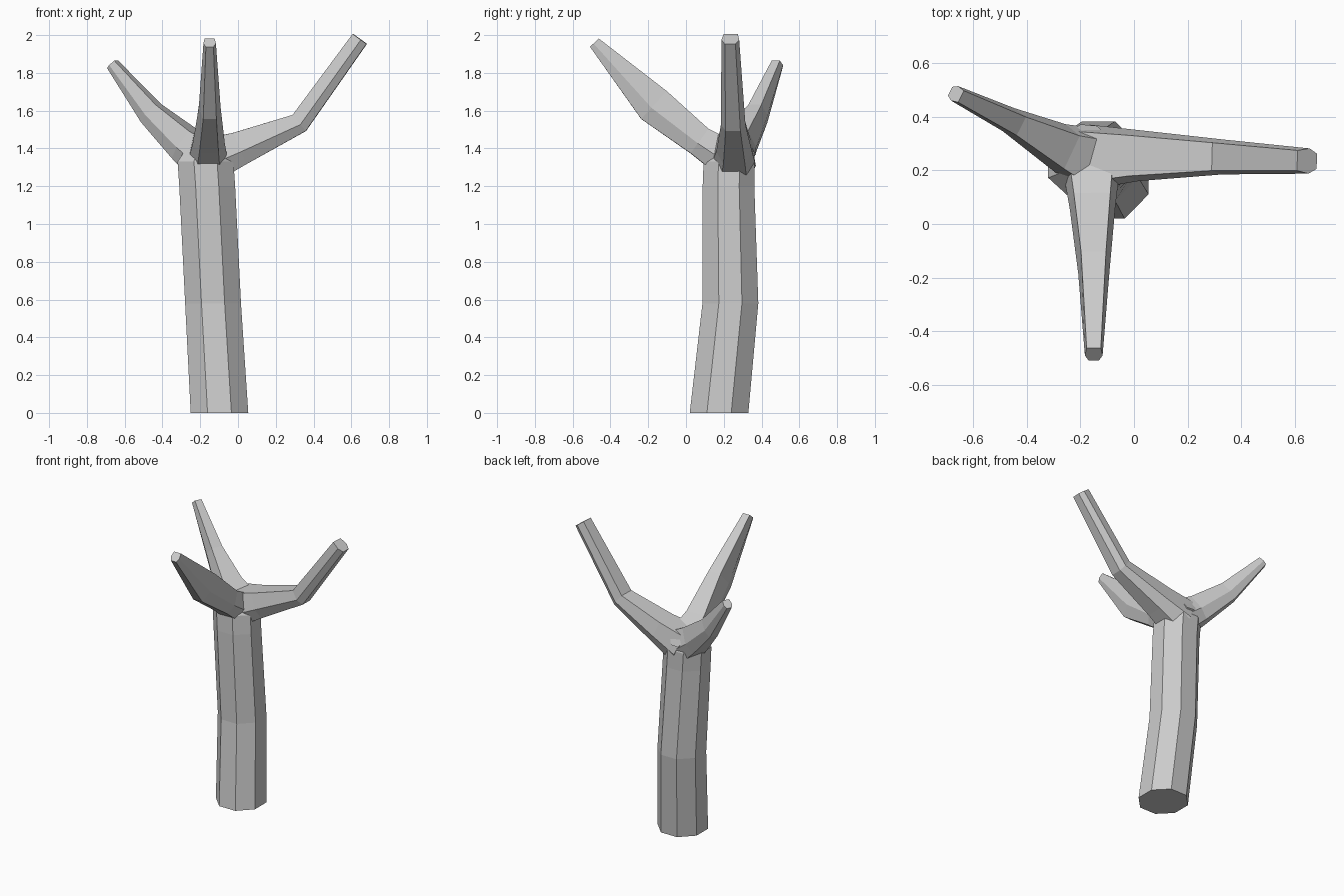
import bpy, bmesh, math
from mathutils import Vector

cube = bpy.data.objects.get("Cube")
if cube:
    bpy.data.objects.remove(cube, do_unlink=True)

grey = bpy.data.materials.new("plain grey")
grey.use_nodes = True
grey.diffuse_color = (0.6, 0.6, 0.6, 1)
grey.node_tree.nodes["Principled BSDF"].inputs["Base Color"].default_value = (0.6, 0.6, 0.6, 1)


def loft(name, rings):
    """Skin a list of point rings into a closed, flat-shaded solid."""
    bm = bmesh.new()
    loops = [[bm.verts.new(p) for p in ring] for ring in rings]
    n = len(loops[0])
    for a, b in zip(loops, loops[1:]):
        for i in range(n):
            j = (i + 1) % n
            bm.faces.new((a[i], a[j], b[j], b[i]))
    bm.faces.new(loops[0][::-1])
    bm.faces.new(loops[-1])
    bmesh.ops.recalc_face_normals(bm, faces=bm.faces)
    mesh = bpy.data.meshes.new(name)
    bm.to_mesh(mesh)
    bm.free()
    mesh.materials.append(grey)
    obj = bpy.data.objects.new(name, mesh)
    bpy.context.collection.objects.link(obj)
    return obj


def octagon(x, y, z, rx, ry):
    angles = [math.radians(22.5 + 45 * i) for i in range(8)]
    return [(x + rx * math.cos(a), y + ry * math.sin(a), z) for a in angles]


# Branch cross-section: flat top, chamfered underside
SECTION = [(1, -.2), (.6, -1), (-.6, -1), (-1, -.2), (-.8, 1), (.8, 1)]


def branch(name, path):
    """Path entries: centre, half width, half height."""
    centres = [Vector(p[0]) for p in path]
    rings = []
    for i, (c, (_, w, h)) in enumerate(zip(centres, path)):
        d = Vector()
        if i > 0:
            d += (c - centres[i - 1]).normalized()
        if i < len(path) - 1:
            d += (centres[i + 1] - c).normalized()
        d.normalize()
        side = d.cross(Vector((0, 0, 1))).normalized()
        up = side.cross(d)
        rings.append([c + side * (u * w) + up * (v * h) for u, v in SECTION])
    return loft(name, rings)


# Leaning trunk with a kink partway up
loft("trunk", [
    octagon(-.098, .175, 0, .165, .168),
    octagon(-.132, .235, .58, .16, .16),
    octagon(-.163, .225, 1.2, .16, .148),
    octagon(-.172, .228, 1.33, .16, .146),
    octagon(-.165, .235, 1.44, .09, .09),
])

# Three bent branches
branch("front_branch", [
    ((-.16, .24, 1.33), .11, .10),
    ((-.155, .07, 1.44), .085, .08),
    ((-.15, -.17, 1.63), .058, .10),
    ((-.15, -.485, 1.96), .033, .032),
])
branch("left_branch", [
    ((-.17, .25, 1.33), .12, .12),
    ((.01, .255, 1.40), .095, .09),
    ((.325, .25, 1.535), .065, .055),
    ((.645, .235, 1.98), .047, .045),
])
branch("right_branch", [
    ((-.16, .24, 1.33), .12, .11),
    ((-.28, .29, 1.42), .085, .09),
    ((-.46, .385, 1.585), .048, .065),
    ((-.665, .485, 1.845), .03, .03),
])

# Short broken stub behind the fork
branch("broken_stub", [
    ((-.18, .24, 1.36), .06, .06),
    ((-.17, .35, 1.41), .05, .045),
])
